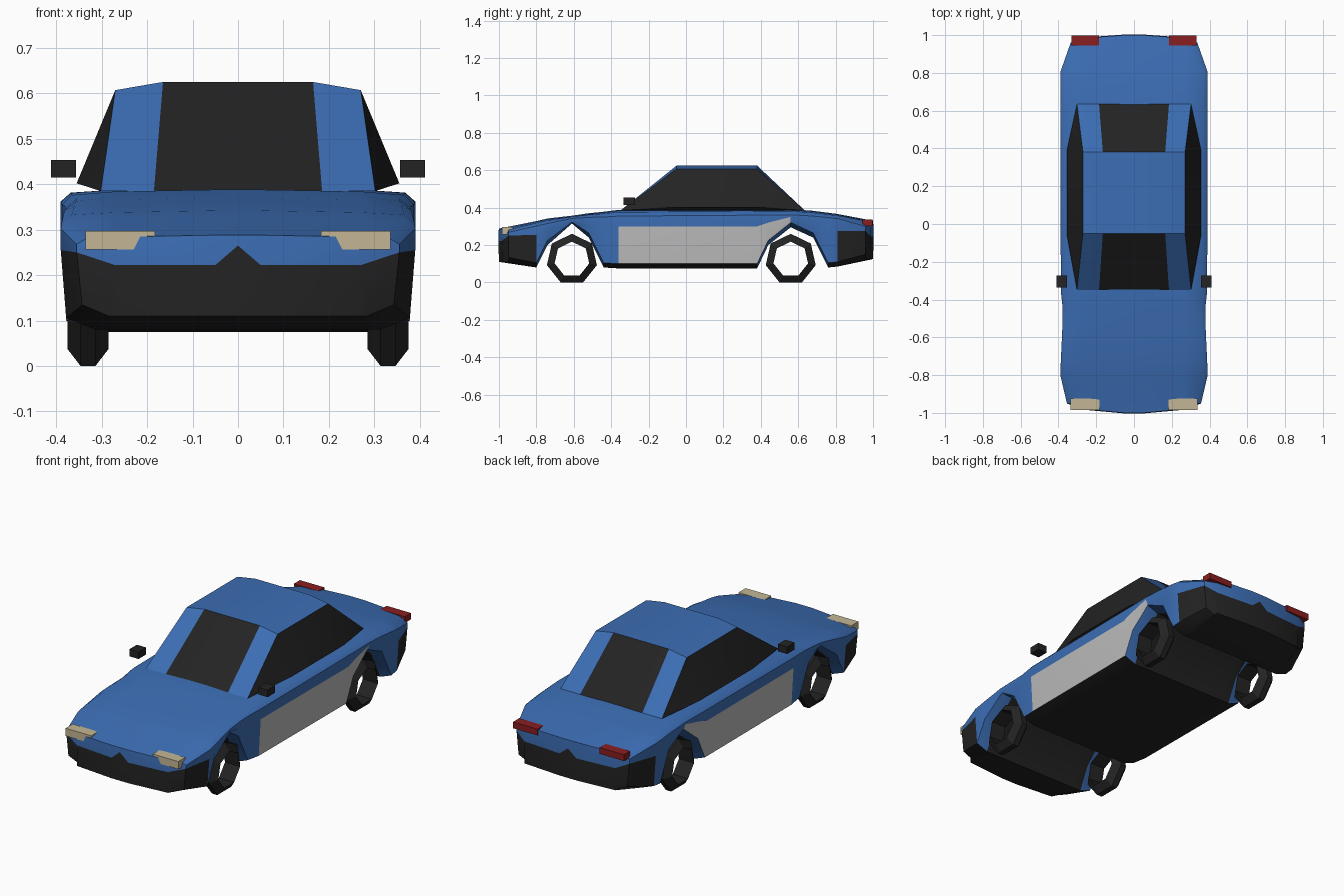
import bpy, bmesh, math

cube = bpy.data.objects.get("Cube")
if cube:
    bpy.data.objects.remove(cube, do_unlink=True)


def material(name, rgb):
    m = bpy.data.materials.new(name)
    m.use_nodes = True
    m.diffuse_color = (*rgb, 1)
    m.node_tree.nodes["Principled BSDF"].inputs["Base Color"].default_value = (*rgb, 1)
    return m


blue = material("blue paint", (0.045, 0.155, 0.46))
black = material("black trim", (0.017, 0.017, 0.017))
grey = material("grey panel", (0.5, 0.5, 0.5))
cream = material("cream lamp", (0.55, 0.47, 0.3))
red = material("red lamp", (0.25, 0.013, 0.014))
BLUE, BLACK, GREY = 0, 1, 2


def finish(name, bm, mats, smooth=None):
    bmesh.ops.remove_doubles(bm, verts=bm.verts, dist=0.0001)
    bmesh.ops.recalc_face_normals(bm, faces=bm.faces)
    mesh = bpy.data.meshes.new(name)
    bm.to_mesh(mesh)
    bm.free()
    for m in mats:
        mesh.materials.append(m)
    ob = bpy.data.objects.new(name, mesh)
    bpy.context.collection.objects.link(ob)
    if smooth:
        bpy.ops.object.select_all(action='DESELECT')
        ob.select_set(True)
        bpy.context.view_layer.objects.active = ob
        bpy.ops.object.shade_smooth_by_angle(angle=math.radians(smooth))
    return ob


def face(bm, points, index=0, mirror=True):
    for s in ((1, -1) if mirror else (1,)):
        f = bm.faces.new([bm.verts.new((s * x, y, z)) for x, y, z in points])
        f.material_index = index


# Body stations: y, half width, floor z, colour line z, shoulder z, top z
stations = [
    (-0.95, 0.355, 0.11, 0.25, 0.268, 0.288),
    (-0.80, 0.39, 0.08, 0.255, 0.302, 0.328),
    (-0.74, 0.388, 0.20, 0.28, 0.315, 0.342),
    (-0.61, 0.382, 0.315, 0.33, 0.342, 0.357),
    (-0.52, 0.378, 0.24, 0.31, 0.348, 0.37),
    (-0.44, 0.378, 0.08, 0.30, 0.35, 0.378),
    (-0.36, 0.387, 0.075, 0.30, 0.355, 0.388),
    (0.38, 0.39, 0.075, 0.30, 0.36, 0.392),
    (0.44, 0.39, 0.20, 0.32, 0.36, 0.392),
    (0.56, 0.39, 0.295, 0.35, 0.362, 0.392),
    (0.68, 0.39, 0.24, 0.30, 0.355, 0.383),
    (0.76, 0.39, 0.08, 0.28, 0.347, 0.373),
    (0.81, 0.388, 0.085, 0.275, 0.342, 0.366),
    (0.96, 0.335, 0.125, 0.275, 0.30, 0.33),
]
COLS = (0, 0.05, 0.27)
BULGE = (0.05, 0.05, 0.03)


def section(st):
    """Half ring from the floor centre, round the side, to the top centre."""
    y, w, floor, line, shoulder, top = st
    end = (y > 0.9) - (y < -0.9)
    ys = [y + end * b * (0.8 if end > 0 else 1) for b in BULGE]
    ring = [(x, yy, floor) for x, yy in zip(COLS, ys)]
    ring += [(w * 0.8, y, floor),
             (w - 0.012, y, min(floor + 0.025, line - 0.008)),
             (w, y, line), (w, y, shoulder),
             (w - 0.022, y, shoulder + 0.65 * (top - shoulder))]
    ring += [(x, yy, top - 0.004 * (x > 0.1)) for x, yy in zip(COLS[::-1], ys[::-1])]
    return ring


bm = bmesh.new()
for a, b in zip(stations, stations[1:]):
    ra, rb = section(a), section(b)
    mid = (a[0] + b[0]) / 2
    bumper = mid < -0.8 or mid > 0.81
    door = -0.36 < mid < 0.56
    arch = max(a[2], b[2]) > 0.15
    for i in range(len(ra) - 1):
        colour = BLUE
        if i < 3 or (i == 3 and not arch) or (i == 4 and bumper):
            colour = BLACK
        elif i == 4 and door:
            colour = GREY
        face(bm, [ra[i], ra[i + 1], rb[i + 1], rb[i]], colour)

# Nose and tail, with the notched bumper line
for st, levels in ((stations[0], (0.265, 0.222, 0.222)),
                   (stations[-1], (0.285, 0.245, 0.245))):
    r = section(st)
    side = 1 if st[0] > 0 else -1
    m = [(x, r[i][1] + side * 0.003, z) for i, (x, z) in enumerate(zip(COLS, levels))]
    for i in range(2):
        face(bm, [r[i], r[i + 1], m[i + 1], m[i]], BLACK)
        face(bm, [m[i], m[i + 1], r[9 - i], r[10 - i]], BLUE)
    face(bm, [r[2], r[3], r[4], r[5], m[2]], BLACK)
    face(bm, [m[2], r[5], r[6], r[7], r[8]], BLUE)
finish("body", bm, [blue, black, grey], 40)

# Cabin: windscreen, pillars, side glass and roof
bm = bmesh.new()
front_in, front_out = (0.185, -0.35, 0.385), (0.302, -0.35, 0.385)
rear_in, rear_out = (0.185, 0.635, 0.385), (0.302, 0.635, 0.385)
belt_f, belt_r = (0.355, -0.06, 0.402), (0.355, 0.39, 0.402)
roof_fi, roof_fo = (0.165, -0.05, 0.625), (0.27, -0.05, 0.607)
roof_ri, roof_ro = (0.165, 0.38, 0.625), (0.27, 0.38, 0.607)


def flip(p):
    return (-p[0], p[1], p[2])


def centre(p, q, index):
    face(bm, [p, q, flip(q), flip(p)], index, mirror=False)


centre(front_in, roof_fi, BLACK)
centre(roof_fi, roof_ri, BLUE)
centre(roof_ri, rear_in, BLACK)
for pts, colour in (
        ([front_in, front_out, roof_fo, roof_fi], BLUE),
        ([rear_in, rear_out, roof_ro, roof_ri], BLUE),
        ([roof_fi, roof_fo, roof_ro, roof_ri], BLUE),
        ([front_out, belt_f, roof_fo], BLACK),
        ([belt_f, belt_r, roof_ro, roof_fo], BLACK),
        ([belt_r, rear_out, roof_ro], BLACK),
        ([front_out, belt_f, belt_r, rear_out], BLACK)):
    face(bm, pts, colour)
finish("cabin", bm, [blue, black], 25)


# Seven-sided open wheels
def wheel(name, cx, cy):
    bm = bmesh.new()
    n, cz = 7, 0.123
    rim = [(-0.016, 0.137), (0.016, 0.137), (0.045, 0.095), (-0.045, 0.095)]

    def point(k, j):
        t = math.tau * k / n
        dx, r = rim[j % 4]
        return (cx + dx, cy + r * math.sin(t), cz + r * math.cos(t))

    for k in range(n):
        for j in range(4):
            face(bm, [point(k, j), point(k, j + 1), point(k + 1, j + 1), point(k + 1, j)],
                 mirror=False)
    finish(name, bm, [black])


# Lamps and mirrors
def box(name, lo, hi, mat):
    bm = bmesh.new()
    bmesh.ops.create_cube(bm, size=1)
    for v in bm.verts:
        v.co = [l + (c + 0.5) * (h - l) for c, l, h in zip(v.co, lo, hi)]
    finish(name, bm, [mat])


def pair(name, x0, x1, y, z, mat):
    box("left_" + name, (x0, y[0], z[0]), (x1, y[1], z[1]), mat)
    box("right_" + name, (-x1, y[0], z[0]), (-x0, y[1], z[1]), mat)


for side, s in (("left", 1), ("right", -1)):
    wheel(side + "_front_wheel", s * 0.33, -0.61)
    wheel(side + "_rear_wheel", s * 0.33, 0.56)
pair("headlamp", 0.183, 0.335, (-0.985, -0.925), (0.256, 0.297), cream)
pair("tail_lamp", 0.185, 0.33, (0.945, 0.997), (0.303, 0.337), red)
pair("mirror", 0.356, 0.411, (-0.335, -0.272), (0.415, 0.453), black)
